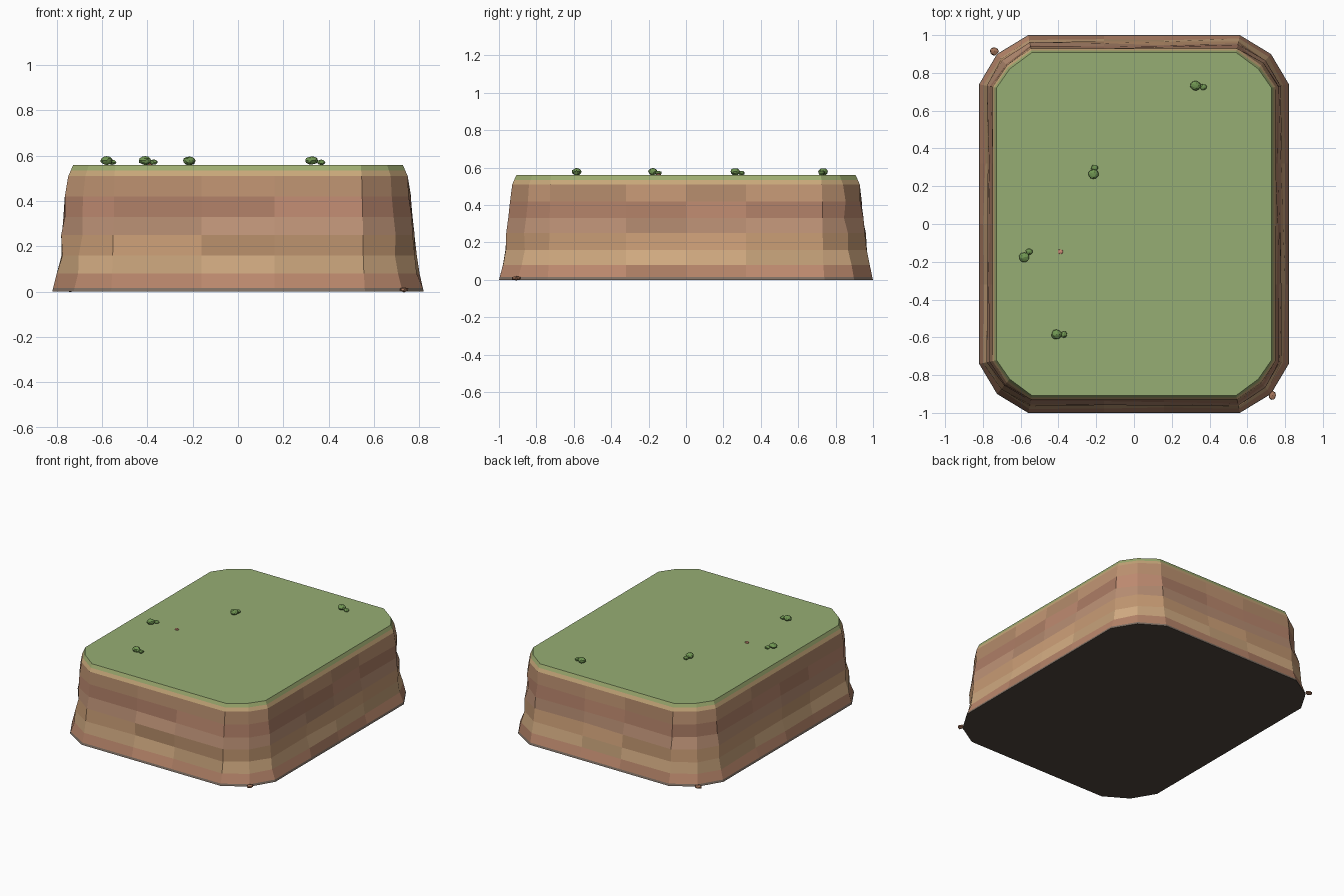
import bpy, bmesh, random
from mathutils import Vector

if "Cube" in bpy.data.objects:
    bpy.data.objects.remove(bpy.data.objects["Cube"])

random.seed(4)


def srgb(r, g, b):
    return [((c / 255 + 0.055) / 1.055) ** 2.4 for c in (r, g, b)]


def material(name, rgb, shade=1.0):
    m = bpy.data.materials.new(name)
    m.diffuse_color = (*[min(1, c * shade) for c in srgb(*rgb)], 1)
    m.use_nodes = True
    m.node_tree.nodes["Principled BSDF"].inputs["Base Color"].default_value = m.diffuse_color
    return m


# Plan outline of one quarter: point and the direction it steps inward
quarter = [((0.82, 0.00), (1, 0)), ((0.82, 0.32), (1, 0)),
           ((0.82, 0.74), (1, 0.2)), ((0.725, 0.90), (0.72, 0.85)),
           ((0.56, 1.00), (0.2, 1)), ((0.16, 1.00), (0, 1))]


def flip(points, sx, sy):
    return [((p[0] * sx, p[1] * sy), (d[0] * sx, d[1] * sy)) for p, d in points]


outline = (quarter + flip(quarter[:0:-1], -1, 1)
           + flip(quarter, -1, -1) + flip(quarter[:0:-1], 1, -1))

# Strata: height, inset, colour of the band above
strata = [(0.00, 0.000, (128, 112, 100)), (0.015, 0.004, (183, 133, 106)),
          (0.08, 0.025, (206, 168, 127)), (0.16, 0.038, (199, 155, 116)),
          (0.25, 0.046, (184, 142, 115)), (0.33, 0.057, (182, 132, 107)),
          (0.42, 0.062, (188, 145, 112)), (0.51, 0.071, (200, 168, 122)),
          (0.535, 0.082, (158, 172, 112)), (0.56, 0.093, None)]

# Mesa body: stacked rings with slightly weathered edges
mesa = bpy.data.meshes.new("mesa")
bm = bmesh.new()
rings = []
for z, inset, _ in strata:
    wobble = 0.008 if 0.05 < z < 0.5 else 0
    ring = []
    for (x, y), (dx, dy) in outline:
        s = inset + random.uniform(-wobble, wobble)
        ring.append(bm.verts.new((x - dx * s, y - dy * s, z)))
    rings.append(ring)
n = len(outline)
for k, (low, high) in enumerate(zip(rings, rings[1:])):
    colour = strata[k][2]
    variants = 3 if 1 <= k <= 6 else 1
    first = len(mesa.materials)
    for v in range(variants):
        mesa.materials.append(material(f"stratum_{k}_{v}", colour, (1, 0.9, 1.08)[v]))
    for i in range(n):
        j = (i + 1) % n
        f = bm.faces.new((low[i], low[j], high[j], high[i]))
        f.material_index = first + random.randrange(variants)

# Underside and grassy top with a drier rim
base = bm.faces.new(rings[0][::-1])
base.material_index = len(mesa.materials)
mesa.materials.append(material("underside", (80, 70, 62)))
top = bm.faces.new(rings[-1])
top.material_index = len(mesa.materials)
mesa.materials.append(material("grass", (150, 174, 116)))
rim = bmesh.ops.inset_region(bm, faces=[top], thickness=0.035)["faces"]
for f in rim:
    f.material_index = len(mesa.materials)
mesa.materials.append(material("dry_grass", (157, 172, 117)))
bm.normal_update()
bm.to_mesh(mesa)
bm.free()
bpy.context.collection.objects.link(bpy.data.objects.new("mesa", mesa))


# Low-poly lumps for bushes and stones
def lump(name, x, y, z, size, mat, level=1):
    bpy.ops.mesh.primitive_ico_sphere_add(subdivisions=level, radius=1, location=(x, y, z))
    ob = bpy.context.object
    ob.name = name
    for v in ob.data.vertices:
        v.co = Vector(a * b for a, b in zip(v.co, size)) * random.uniform(0.9, 1.08)
    ob.data.materials.append(mat)


leaf = material("leaf", (112, 150, 82))
rock = material("rock", (165, 118, 92))
pink = material("pink_stone", (200, 140, 115))

bushes = [(0.325, 0.733, 0.043, -0.008), (-0.215, 0.263, 0.006, 0.035),
          (-0.58, -0.176, 0.025, 0.03), (-0.41, -0.585, 0.038, 0.0)]
for i, (x, y, dx, dy) in enumerate(bushes):
    lump(f"bush_{i}", x, y, 0.578, (0.028, 0.026, 0.019), leaf, 2)
    lump(f"bush_small_{i}", x + dx, y + dy, 0.571, (0.018, 0.017, 0.012), leaf, 2)

lump("pebble", -0.39, -0.147, 0.562, (0.016, 0.015, 0.008), pink)
lump("rock_back", -0.74, 0.915, 0.009, (0.026, 0.024, 0.012), rock)
lump("rock_front", 0.733, -0.907, 0.009, (0.022, 0.026, 0.012), rock)
